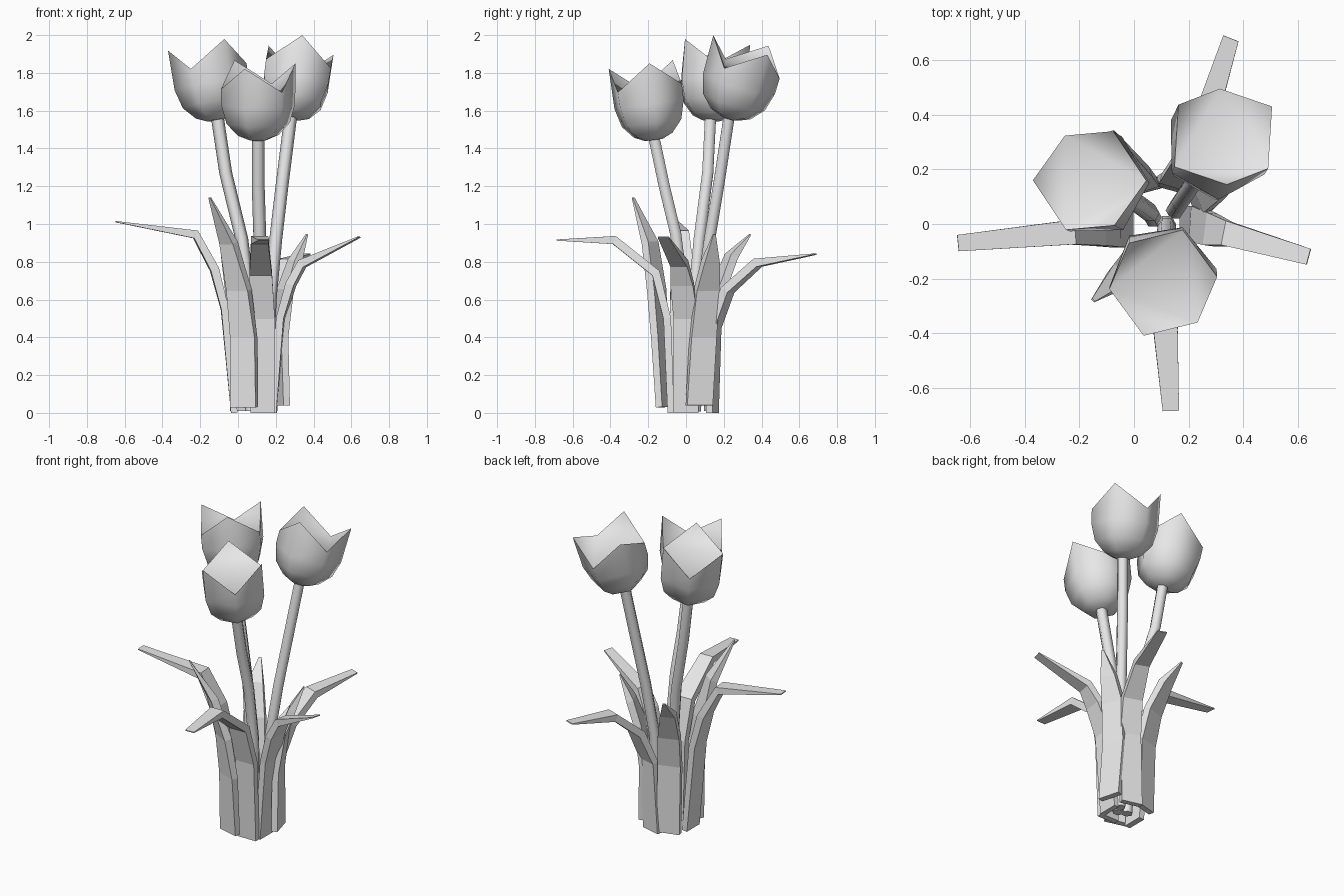
import bpy, bmesh, math
from mathutils import Vector

cube = bpy.data.objects.get("Cube")
if cube:
    bpy.data.objects.remove(cube, do_unlink=True)

grey = bpy.data.materials.new("plain light grey")
grey.use_nodes = True
grey.diffuse_color = (0.8, 0.8, 0.8, 1)
grey.node_tree.nodes["Principled BSDF"].inputs["Base Color"].default_value = (0.8, 0.8, 0.8, 1)
UP = Vector((0, 0, 1))


def loft(name, rings, smooth, petals=False):
    """Skin a list of equal rings, close both ends."""
    bm = bmesh.new()
    loops = [[bm.verts.new(p) for p in ring] for ring in rings]
    n = len(loops[0])
    for a, b in zip(loops, loops[1:]):
        for i in range(n):
            j = (i + 1) % n
            bm.faces.new((a[i], a[j], b[j], b[i]))
    bm.faces.new(loops[0][::-1])
    top = loops[-1]
    if petals:
        # Flat centre between the notches, one raised flap per petal tip
        bm.faces.new(top[1::2])
        for i in range(0, n, 2):
            bm.faces.new((top[i - 1], top[i], top[i + 1]))
    else:
        bm.faces.new(top)
    bmesh.ops.recalc_face_normals(bm, faces=bm.faces)
    mesh = bpy.data.meshes.new(name)
    bm.to_mesh(mesh)
    bm.free()
    mesh.materials.append(grey)
    obj = bpy.data.objects.new(name, mesh)
    bpy.context.collection.objects.link(obj)
    if smooth:
        bpy.ops.object.select_all(action="DESELECT")
        obj.select_set(True)
        bpy.context.view_layer.objects.active = obj
        bpy.ops.object.shade_smooth_by_angle(angle=math.radians(62))


def tangents(pts):
    last = len(pts) - 1
    return [(pts[min(i + 1, last)] - pts[max(i - 1, 0)]).normalized() for i in range(last + 1)]


def flower_head(name, base, axis, turn):
    """Six-sided cup with three pointed petals, turned about its axis."""
    q = UP.rotation_difference(Vector(axis))
    profile = [(0.05, 0.0), (0.11, 0.025), (0.17, 0.09), (0.198, 0.19)]

    def ring(radius, height, lift=0):
        pts = []
        for i in range(6):
            a = math.radians(turn + 60 * i)
            h = height + (lift if i % 2 == 0 else 0)
            pts.append(Vector(base) + q @ Vector((radius * math.cos(a), radius * math.sin(a), h)))
        return pts

    rings = [ring(r, h) for r, h in profile] + [ring(0.2, 0.275, 0.13)]
    loft(name, rings, True, petals=True)


def stem(name, path, radius=0.034):
    pts = [Vector(p) for p in path]
    rings = []
    for p, t in zip(pts, tangents(pts)):
        q = UP.rotation_difference(t)
        rings.append([p + q @ Vector((radius * math.cos(k * math.pi / 3),
                                      radius * math.sin(k * math.pi / 3), 0)) for k in range(6)])
    loft(name, rings, True)


def leaf(name, path, widths, heading):
    """Thick strip tapering to a thin tip; heading goes from base to tip angle."""
    pts = [Vector(p) for p in path]
    thick = (0.035, 0.04, 0.045, 0.045, 0.006)
    rings = []
    for i, (p, t) in enumerate(zip(pts, tangents(pts))):
        a = math.radians(heading[0] + (heading[1] - heading[0]) * i / 4)
        side = Vector((-math.sin(a), math.cos(a), 0))
        normal = side.cross(t).normalized() * thick[i] / 2
        side *= widths[i] / 2
        rings.append([p + side + normal, p - side + normal, p - side - normal, p + side - normal])
    loft(name, rings, False)


# Flowers: base point, axis, turn of the first petal
flower_head("left_flower", (-0.11, 0.13, 1.55), (-0.063, 0.035, 0.40), 181)
flower_head("front_flower", (0.107, -0.17, 1.445), (0, -0.05, 0.37), 9)
flower_head("right_flower", (0.28, 0.23, 1.56), (0.056, 0.107, 0.385), 270)

# Stems
stem("left_stem", [(0.07, 0.02, 0.01), (0.06, 0.04, 0.6), (0.02, 0.07, 0.92),
                   (-0.065, 0.115, 1.27), (-0.11, 0.13, 1.57)])
stem("front_stem", [(0.12, 0, 0.01), (0.12, -0.01, 0.6), (0.115, -0.055, 0.95),
                    (0.107, -0.115, 1.2), (0.107, -0.17, 1.46)])
stem("right_stem", [(0.15, 0.05, 0.01), (0.17, 0.08, 0.6), (0.2, 0.125, 0.92),
                    (0.235, 0.175, 1.22), (0.28, 0.23, 1.58)])

# Long drooping leaves with blunt tips
broad = (0.13, 0.13, 0.12, 0.09, 0.06)
leaf("left_leaf", [(-0.02, -0.02, 0), (-0.07, -0.02, 0.55), (-0.125, -0.02, 0.76),
                   (-0.225, -0.03, 0.945), (-0.645, -0.07, 1.012)], broad, (180, 186))
leaf("right_leaf", [(0.185, 0, 0), (0.225, 0, 0.5), (0.28, -0.02, 0.68),
                    (0.34, -0.035, 0.79), (0.64, -0.12, 0.93)], broad, (0, -15))
leaf("front_leaf", [(0.13, -0.08, 0), (0.13, -0.1, 0.5), (0.12, -0.16, 0.74),
                    (0.115, -0.38, 0.915), (0.135, -0.685, 0.915)], broad, (-90, -88))
leaf("back_leaf", [(0.14, 0.14, 0), (0.16, 0.15, 0.45), (0.2, 0.22, 0.65),
                   (0.26, 0.38, 0.795), (0.355, 0.68, 0.84)], broad, (75, 68))

# Upright leaves with pointed tips
pointed = (0.14, 0.14, 0.13, 0.09, 0.015)
leaf("front_left_spike", [(0.03, -0.125, 0.03), (0.03, -0.14, 0.4), (0.005, -0.155, 0.65),
                          (-0.05, -0.19, 0.9), (-0.15, -0.28, 1.14)], pointed, (-105, -135))
leaf("right_spike", [(0.24, 0.07, 0.04), (0.225, 0.09, 0.4), (0.25, 0.11, 0.65),
                     (0.3, 0.13, 0.8), (0.365, 0.15, 0.945)], pointed, (15, 30))
leaf("back_spike", [(0.03, 0.13, 0.01), (0.02, 0.135, 0.45), (0, 0.17, 0.65),
                    (-0.04, 0.24, 0.83), (-0.08, 0.34, 0.945)], pointed, (105, 115))
